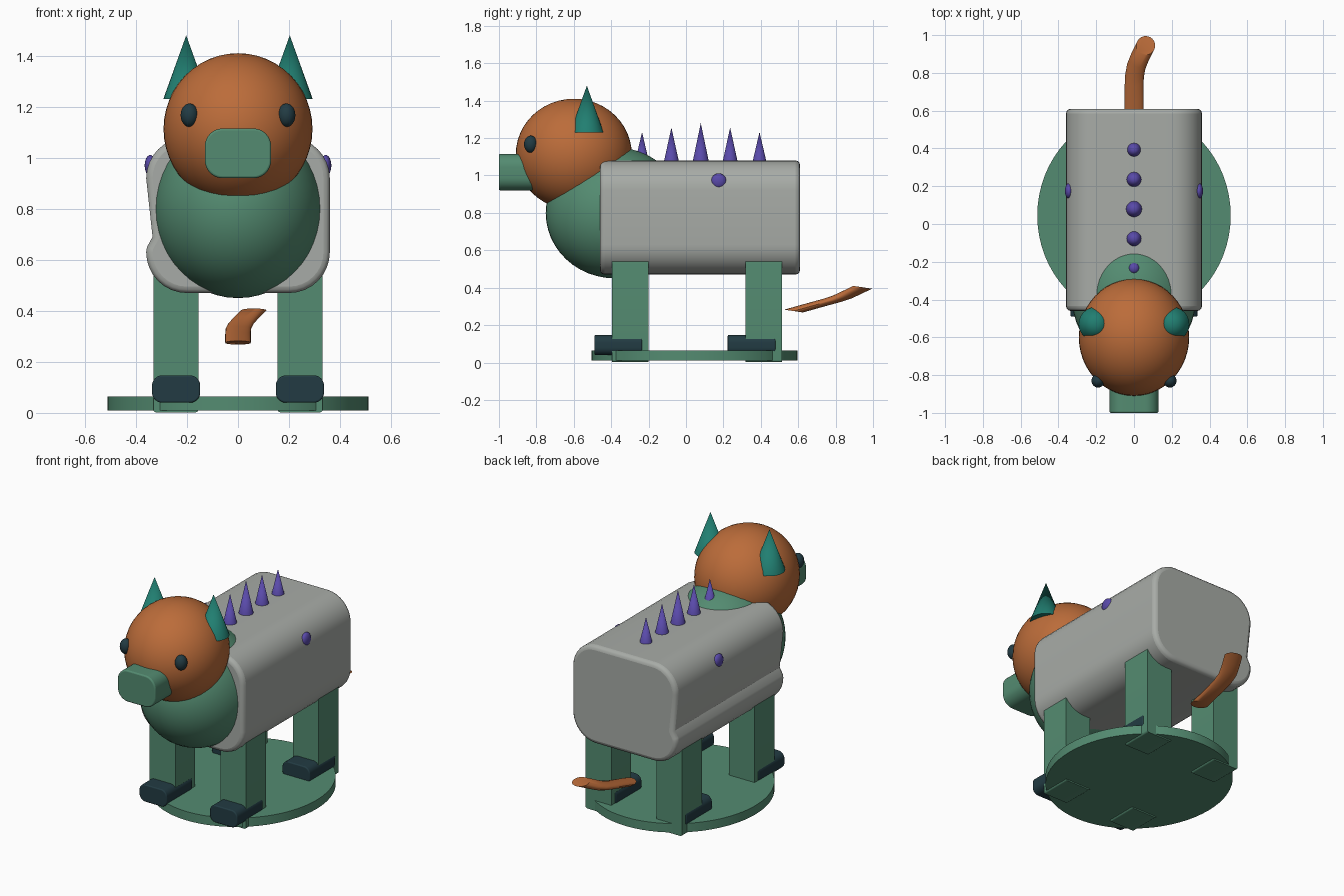
import bpy, bmesh, math

if "Cube" in bpy.data.objects:
    bpy.data.objects.remove(bpy.data.objects["Cube"])


def material(name, r, g, b):
    m = bpy.data.materials.new(name)
    m.diffuse_color = (r, g, b, 1)
    m.use_nodes = True
    m.node_tree.nodes["Principled BSDF"].inputs["Base Color"].default_value = m.diffuse_color
    return m


ORANGE = material("orange", 0.50, 0.15, 0.042)
GREEN = material("sage green", 0.088, 0.26, 0.165)
GREY = material("warm grey", 0.39, 0.41, 0.385)
DARK = material("dark slate", 0.016, 0.044, 0.056)
TEAL = material("teal", 0.015, 0.21, 0.165)
PURPLE = material("purple", 0.10, 0.068, 0.40)


def finish(name, bm, mat, bevel=0, segments=3):
    bmesh.ops.recalc_face_normals(bm, faces=bm.faces)
    me = bpy.data.meshes.new(name)
    bm.to_mesh(me)
    bm.free()
    ob = bpy.data.objects.new(name, me)
    bpy.context.collection.objects.link(ob)
    me.materials.append(mat)
    bpy.ops.object.select_all(action='DESELECT')
    ob.select_set(True)
    bpy.context.view_layer.objects.active = ob
    bpy.ops.object.shade_smooth_by_angle(angle=math.radians(35))
    if bevel:
        mod = ob.modifiers.new("soft edges", 'BEVEL')
        mod.width = bevel
        mod.segments = segments
        mod.limit_method = 'ANGLE'
        mod.angle_limit = math.radians(50)
    return ob


def ellipsoid(name, centre, radii, mat, seg=48):
    bm = bmesh.new()
    bmesh.ops.create_uvsphere(bm, u_segments=seg, v_segments=seg // 2, radius=1)
    bmesh.ops.scale(bm, vec=radii, verts=bm.verts)
    bmesh.ops.translate(bm, vec=centre, verts=bm.verts)
    return finish(name, bm, mat)


def cone(name, centre, r1, r2, z0, z1, mat, seg=24, stretch=1):
    bm = bmesh.new()
    bmesh.ops.create_cone(bm, cap_ends=True, segments=seg,
                          radius1=r1, radius2=r2, depth=z1 - z0)
    bmesh.ops.scale(bm, vec=(1, stretch, 1), verts=bm.verts)
    bmesh.ops.translate(bm, vec=(*centre, (z0 + z1) / 2), verts=bm.verts)
    return finish(name, bm, mat)


def prism(name, xs, ys, zs, radius, mat, bevel=0, left_extra=()):
    """Rounded x-z outline extruded along y."""
    pts = []
    corners = [(xs[1] - radius, zs[1] - radius), (xs[0] + radius, zs[1] - radius),
               (xs[0] + radius, zs[0] + radius), (xs[1] - radius, zs[0] + radius)]
    steps = 8
    for i, (cx, cz) in enumerate(corners):
        for s in range(steps + 1):
            a = (i + s / steps) * math.pi / 2
            pts.append((cx + radius * math.cos(a), cz + radius * math.sin(a)))
        if i == 1:
            pts.extend(left_extra)
    bm = bmesh.new()
    face = bm.faces.new([bm.verts.new((x, ys[0], z)) for x, z in pts])
    ext = bmesh.ops.extrude_face_region(bm, geom=[face])
    moved = [v for v in ext['geom'] if isinstance(v, bmesh.types.BMVert)]
    bmesh.ops.translate(bm, vec=(0, ys[1] - ys[0], 0), verts=moved)
    if not any(f for f in bm.faces if all(abs(v.co.y - ys[0]) < 1e-6 for v in f.verts)):
        bm.faces.new([v for v in bm.verts if abs(v.co.y - ys[0]) < 1e-6])
    return finish(name, bm, mat, bevel)


# Body with a shallow crease low on its left flank
prism("body", (-0.36, 0.36), (-0.46, 0.61), (0.47, 1.08), 0.16, GREY, 0.025,
      left_extra=[(-0.335, 0.69), (-0.357, 0.65)])
ellipsoid("chest", (0, -0.38, 0.80), (0.33, 0.37, 0.35), GREEN)

# Head
ellipsoid("head", (0, -0.60, 1.113), (0.292, 0.31, 0.297), ORANGE)
prism("snout", (-0.13, 0.13), (-1.0, -0.78), (0.92, 1.115), 0.07, GREEN, 0.008)

# Stand
cone("base_disc", (0, 0.045), 0.512, 0.512, 0.01, 0.065, GREEN, 64, 0.55 / 0.512)

for side, s in (("left", -1), ("right", 1)):
    ellipsoid(side + "_eye", (s * 0.19, -0.83, 1.167), (0.035, 0.036, 0.046), DARK, 24)
    cone(side + "_ear", (s * 0.203, -0.53), 0.09, 0, 1.23, 1.48, TEAL, 24)
    ellipsoid(side + "_spot", (s * 0.344, 0.175, 0.97), (0.022, 0.041, 0.041), PURPLE, 24)
    # Legs and feet
    for end, y in (("front", -0.395), ("back", 0.318)):
        xs = sorted((s * 0.155, s * 0.332))
        prism(f"{end}_{side}_leg", xs, (y, y + 0.195), (0.002, 0.55), 0.012, GREEN)
        xs = sorted((s * 0.148, s * 0.337))
        prism(f"{end}_{side}_foot", xs, (y - 0.095, y + 0.16), (0.04, 0.147), 0.04,
              DARK, 0.006)

# Back spikes, tallest in the middle
for i in range(5):
    d = abs(i - 2)
    cone(f"back_spike_{i + 1}", (0, -0.235 + i * 0.157), 0.045 - 0.003 * d, 0,
         1.065, 1.28 - 0.024 * d, PURPLE, 20)

# Tail: level discs joined along a bending path
path = [(0, 0.575, 0.275), (0, 0.70, 0.31), (0.002, 0.78, 0.332), (0.012, 0.835, 0.35),
        (0.03, 0.88, 0.371), (0.062, 0.945, 0.402)]
bm = bmesh.new()
N, R = 24, 0.05
rings = []
for x, y, z in path:
    rings.append([bm.verts.new((x + R * math.cos(2 * math.pi * k / N),
                                y + R * math.sin(2 * math.pi * k / N),
                                z - 0.15 * R * math.sin(2 * math.pi * k / N)))
                  for k in range(N)])
for a, b in zip(rings, rings[1:]):
    for k in range(N):
        j = (k + 1) % N
        bm.faces.new((a[k], a[j], b[j], b[k]))
bm.faces.new(rings[0])
bm.faces.new(rings[-1])
finish("tail", bm, ORANGE)
